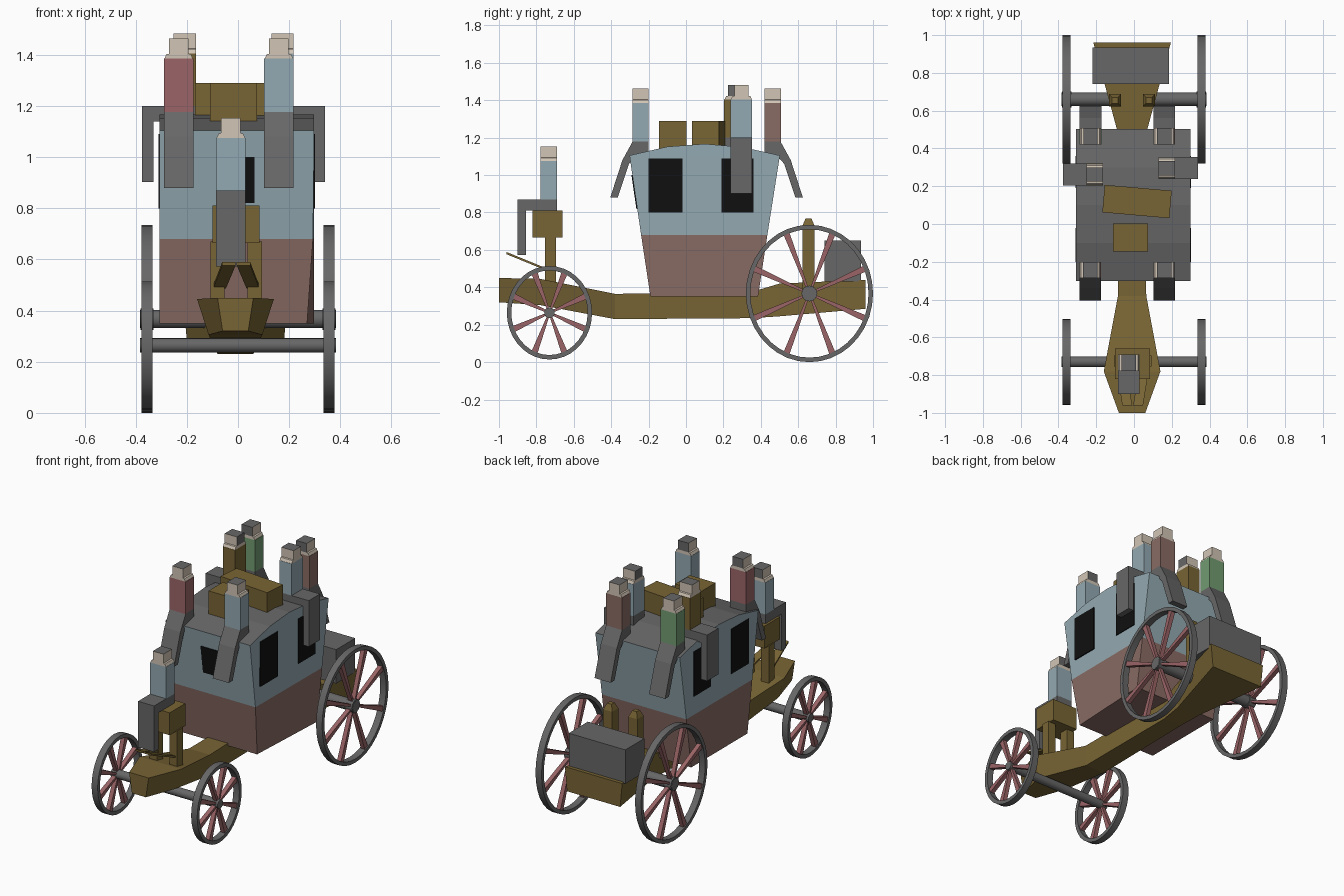
import bpy, bmesh, math
from mathutils import Matrix, Vector

cube = bpy.data.objects.get("Cube")
if cube:
    bpy.data.objects.remove(cube, do_unlink=True)


def material(name, rgb):
    m = bpy.data.materials.new(name)
    m.use_nodes = True
    m.diffuse_color = (*rgb, 1)
    m.node_tree.nodes["Principled BSDF"].inputs["Base Color"].default_value = (*rgb, 1)
    return m


GREY = material("dark grey", (.135, .135, .135))
BLUE = material("pale blue", (.295, .40, .445))
BROWN = material("red brown", (.255, .15, .13))
WOOD = material("olive wood", (.19, .13, .035))
RED = material("dusty red", (.33, .13, .135))
GREEN = material("soft green", (.17, .33, .165))
CREAM = material("cream skin", (.64, .56, .465))
BLACK = material("window black", (.005, .005, .005))


def finish(name, bm, mats, rule=None, matrix=None):
    """Turn a bmesh into an object, colouring faces by an optional rule."""
    bmesh.ops.recalc_face_normals(bm, faces=bm.faces)
    bm.normal_update()
    if rule:
        for f in bm.faces:
            f.material_index = rule(f.calc_center_median(), f.normal)
    if matrix:
        bm.transform(matrix)
    me = bpy.data.meshes.new(name)
    bm.to_mesh(me)
    bm.free()
    for m in mats:
        me.materials.append(m)
    ob = bpy.data.objects.new(name, me)
    bpy.context.scene.collection.objects.link(ob)
    return ob


def loft(name, rings, mats, rule=None, matrix=None, closed=False):
    """Skin a row of equal rings; cap the ends, or join them when closed."""
    bm = bmesh.new()
    rows = [[bm.verts.new(p) for p in ring] for ring in rings]
    n = len(rows[0])
    for a, b in zip(rows, rows[1:] + (rows[:1] if closed else [])):
        for i in range(n):
            j = (i + 1) % n
            bm.faces.new((a[i], a[j], b[j], b[i]))
    if not closed:
        bm.faces.new(rows[0])
        bm.faces.new(rows[-1])
    return finish(name, bm, mats, rule, matrix)


def rect(x0, x1, y0, y1, z):
    return [(x0, y0, z), (x1, y0, z), (x1, y1, z), (x0, y1, z)]


def box(name, x, y, z, mat, matrix=None):
    return loft(name, [rect(*x, *y, h) for h in z], [mat], matrix=matrix)


def cylinder(name, x0, x1, y, z, r, mat, n=16):
    rings = [[(x, y + r * math.cos(a), z + r * math.sin(a))
              for a in (math.tau * i / n for i in range(n))] for x in (x0, x1)]
    ob = loft(name, rings, [mat])
    for p in ob.data.polygons:
        p.use_smooth = len(p.vertices) == 4


# Cabin walls, two-tone with a split at the waist
LEFT, RIGHT = -.307, .298
lower = rect(LEFT, RIGHT, -.19, .385, .35)
lower[1] = (.27, -.19, .35)
waist = rect(LEFT, RIGHT, -.24, .435, .68)
waist[1] = (.293, -.24, .68)
loft("cabin_lower", [lower, waist], [BROWN])
loft("cabin_upper", [waist, rect(LEFT, RIGHT, -.302, .502, 1.105)], [BLUE])

# Curved roof: grey on top, blue gable strips on the sides
arch = [(-.302, 1.105), (-.1, 1.152), (.1, 1.167), (.3, 1.15), (.502, 1.105)]
loft("roof", [[(x, y, z) for y, z in arch] for x in (LEFT, RIGHT)], [GREY, BLUE],
     lambda c, n: 1 if abs(n.x) > .5 else 0)

# Windows on both sides and the front
for y0, y1 in ((-.20, -.02), (.19, .36)):
    box("side_window_left", (RIGHT - .003, RIGHT + .004), (y0, y1), (.80, 1.09), BLACK)
    box("side_window_right", (LEFT - .004, LEFT + .003), (y0, y1), (.80, 1.09), BLACK)


def front_y(z):
    return -.24 - .062 * (z - .68) / .425


loft("front_window", [rect(-.065, .065, front_y(z) - .005, front_y(z) + .002, z)
                      for z in (.82, 1.0)], [BLACK])

# Chassis beam: y, half width at top, half width at bottom, top z, bottom z
beam = [(-1, .07, .05, .45, .32), (-.78, .15, .105, .445, .305),
        (-.38, .075, .07, .365, .23), (.35, .065, .065, .375, .235),
        (.5, .08, .08, .42, .245), (.96, .205, .19, .44, .285)]
loft("chassis_beam", [[(-.01 - t, y, zt), (-.01 + t, y, zt), (-.01 + b, y, zb), (-.01 - b, y, zb)]
                      for y, t, b, zt, zb in beam], [WOOD])

# Rear trunk and pointed posts
box("rear_trunk", (-.22, .185), (.74, .935), (.43, .65), GREY)
for x in (-.1, .08):
    loft("rear_post", [rect(x - w, x + w, .655 - w, .655 + w, z)
                       for w, z in ((.032, .36), (.032, .73), (.016, .768))], [WOOD])

# Driver's bench, legs and footboards
box("driver_bench", (-.10, .085), (-.82, -.66), (.665, .81), WOOD)
for s in (-1, 1):
    c = -.007
    box("bench_leg", sorted((c + s * .045, c + s * .1)), (-.755, -.695), (.40, .67), WOOD)
    edge = [(c + s * .09, -.74, .495), (c + s * .04, -.74, .495),
            (c + s * .002, -.96, .585), (c + s * .055, -.96, .585)]
    loft("footboard", [[(x, y, z + d) for x, y, z in edge] for d in (-.008, .004)], [WOOD])

# Roof luggage
box("luggage_small", (-.11, .075), (-.145, .003), (1.12, 1.29), WOOD)
box("luggage_large", (-.178, .178), (-.073, .073), (1.12, 1.29), WOOD,
    Matrix.Translation((.016, .119, 0)) @ Matrix.Rotation(math.radians(-5), 4, "Z"))


# Wheels and axles
def wheel(side, y, z, ry, rz, hub, end):
    x0, x1 = sorted((side * .335, side * .378))
    n, t = 36, .024
    rings = []
    for i in range(n):
        c, s = math.cos(math.tau * i / n), math.sin(math.tau * i / n)
        rings.append([(x, y + (ry - k) * c, z + (rz - k) * s)
                      for x, k in ((x0, 0), (x1, 0), (x1, t), (x0, t))])
    rim = loft(end + "_wheel_rim", rings, [GREY], closed=True)
    for p in rim.data.polygons:
        p.use_smooth = abs(p.normal.x) < .5
    rim.data.set_sharp_from_angle(angle=math.radians(30))
    cylinder(end + "_wheel_hub", x0 - .004, x1 + .004, y, z, hub, GREY)
    xm = side * .357
    for i in range(8):
        a = math.tau * (i + .5) / 8
        c, s = math.cos(a), math.sin(a)
        pts = []
        for k, w in ((hub * .7 / ry, .006), (1 - t * .6 / ry, .017)):
            pts.append([(xm + dx, y + ry * k * c - d * s, z + rz * k * s + d * c)
                        for dx, d in ((-.014, -w), (.014, -w), (.014, w), (-.014, w))])
        loft(end + "_wheel_spoke", pts, [RED])


for end, y, z, ry, rz, hub, axle in (("front", -.73, .264, .228, .25, .028, .028),
                                     ("rear", .66, .367, .34, .367, .042, .036)):
    cylinder(end + "_axle", -.384, .384, y, z, axle, GREY)
    for side in (-1, 1):
        wheel(side, y, z, ry, rz, hub, end)


# Seated riders: origin at the back of the hips, facing local -y
STRAIGHT = [(0, 0), (.21, 0), (.21, -.298), (.165, -.298), (.165, -.06), (0, -.06)]
SLANTED = [(0, 0), (.085, 0), (.14, -.1), (.205, -.3), (.165, -.3), (.105, -.12), (.07, -.08), (0, -.07)]


def rider(name, place, turn, shirt, legs):
    m = Matrix.Translation(place) @ Matrix.Rotation(math.radians(turn), 4, "Z")
    w, d = .0575, .087
    loft(name + "_legs", [[(x, -f, z) for f, z in legs] for x in (-w, w)], [GREY], matrix=m)
    box(name + "_torso", (-w, w), (-d, 0), (-.004, .205), shirt, m)
    loft(name + "_head", [rect(-h, h, -d, 0, z) for h, z in
                          ((w - .002, .205), (.048, .222), (.038, .224), (.038, .283))],
         [CREAM, GREY], lambda c, n: 1 if c.z > .23 and (n.z > .9 or n.y > .9) else 0, m)


rider("driver", (-.028, -.69, .87), 0, BLUE, STRAIGHT)
rider("front_right_rider", (-.232, -.20, 1.18), 0, RED, SLANTED)
rider("front_left_rider", (.16, -.20, 1.18), 0, BLUE, SLANTED)
rider("rear_left_rider", (.16, .42, 1.18), 180, BROWN, SLANTED)
rider("rear_right_rider", (-.23, .42, 1.18), 180, GREEN, SLANTED)
rider("side_left_rider", (.13, .296, 1.2), 90, BLUE, STRAIGHT)
rider("side_right_rider", (-.165, .262, 1.2), -90, WOOD, STRAIGHT)
